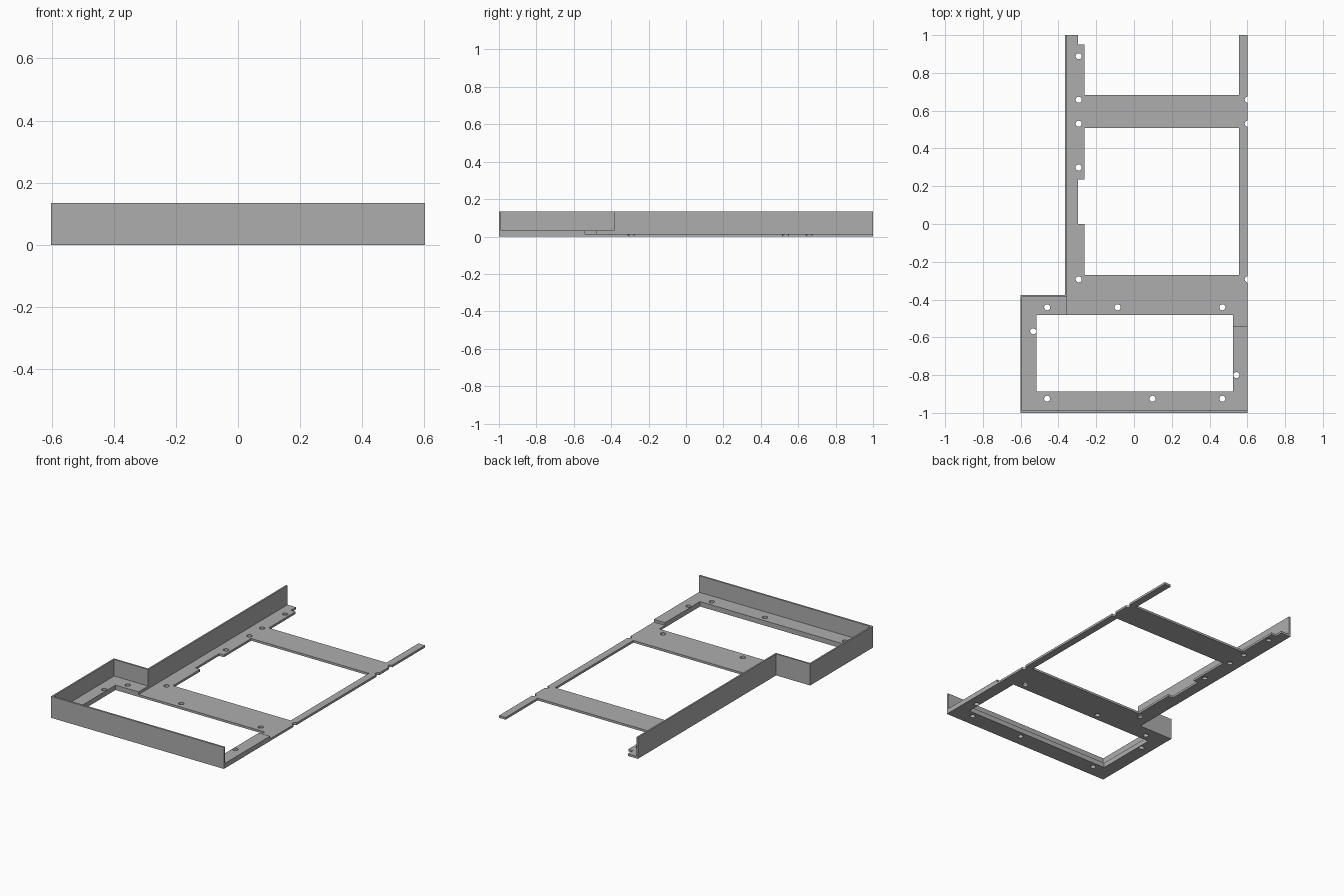
import bpy
import math

if "Cube" in bpy.data.objects:
    bpy.data.objects.remove(bpy.data.objects["Cube"])

grey = bpy.data.materials.new("light_grey")
grey.diffuse_color = (0.42, 0.42, 0.42, 1.0)
grey.use_nodes = True
grey.node_tree.nodes["Principled BSDF"].inputs["Base Color"].default_value = grey.diffuse_color

R = 0.016       # screw hole radius
THIN = 0.014    # main plate thickness
THICK = 0.031   # front tray thickness
TOP = 0.135     # wall height
EDGE = 0.602    # half width


def circle(x, y, n=24):
    return [(x + R * math.cos(2 * math.pi * i / n),
             y + R * math.sin(2 * math.pi * i / n)) for i in range(n)]


def half_notch(y, n=12):
    # half-round bite out of the right edge, walking upwards
    return [(EDGE - R * math.sin(math.pi * i / n),
             y - R * math.cos(math.pi * i / n)) for i in range(n + 1)]


def extruded(name, outlines, height):
    # flat outline with holes, extruded from z = 0 to height
    curve = bpy.data.curves.new(name, 'CURVE')
    curve.dimensions = '2D'
    curve.fill_mode = 'BOTH'
    curve.extrude = height / 2
    for pts in outlines:
        spline = curve.splines.new('POLY')
        spline.points.add(len(pts) - 1)
        for p, (x, y) in zip(spline.points, pts):
            p.co = (x, y, 0, 1)
        spline.use_cyclic_u = True
    temp = bpy.data.objects.new(name + "_outline", curve)
    bpy.context.collection.objects.link(temp)
    deps = bpy.context.evaluated_depsgraph_get()
    mesh = bpy.data.meshes.new_from_object(temp.evaluated_get(deps))
    bpy.data.objects.remove(temp)
    for v in mesh.vertices:
        v.co.z += height / 2
    mesh.materials.clear()
    mesh.materials.append(grey)
    for poly in mesh.polygons:
        poly.use_smooth = False
    obj = bpy.data.objects.new(name, mesh)
    bpy.context.collection.objects.link(obj)
    return obj


# thin main plate with its large window and screw holes
plate = [(-0.355, -0.482), (0.524, -0.482), (0.524, -0.54), (EDGE, -0.54)]
for y in (-0.293, 0.531, 0.658):
    plate += half_notch(y)
plate += [(EDGE, 1), (0.556, 1), (0.556, 0.682), (-0.263, 0.682),
          (-0.263, 0.949), (-0.296, 0.949), (-0.296, 1), (-0.355, 1)]
window = [(-0.263, 0.507), (0.556, 0.507), (0.556, -0.27), (-0.263, -0.27),
          (-0.263, 0), (-0.296, 0), (-0.296, 0.235), (-0.263, 0.235)]
plate_holes = [circle(-0.293, y) for y in (0.888, 0.658, 0.531, 0.299, -0.293)]
plate_holes += [circle(x, -0.441) for x in (-0.087, 0.468)]
extruded("main_plate", [plate, window] + plate_holes, THIN)

# thicker front tray around the smaller opening
tray = [(-0.592, -0.988), (EDGE, -0.988), (EDGE, -0.54), (0.524, -0.54),
        (0.524, -0.888), (-0.515, -0.888), (-0.515, -0.482),
        (-0.355, -0.482), (-0.355, -0.386), (-0.592, -0.386)]
tray_holes = [circle(x, -0.925) for x in (-0.46, 0.098, 0.468)]
tray_holes += [circle(-0.46, -0.441), circle(-0.534, -0.568), circle(0.542, -0.8)]
extruded("front_tray", [tray] + tray_holes, THICK)

# upright wall along the front and the stepped left side
wall = [(EDGE, -1), (EDGE, -0.988), (-0.592, -0.988), (-0.592, -0.386),
        (-0.355, -0.386), (-0.355, 1), (-0.365, 1), (-0.365, -0.375),
        (-EDGE, -0.375), (-EDGE, -1)]
extruded("side_wall", [wall], TOP)
